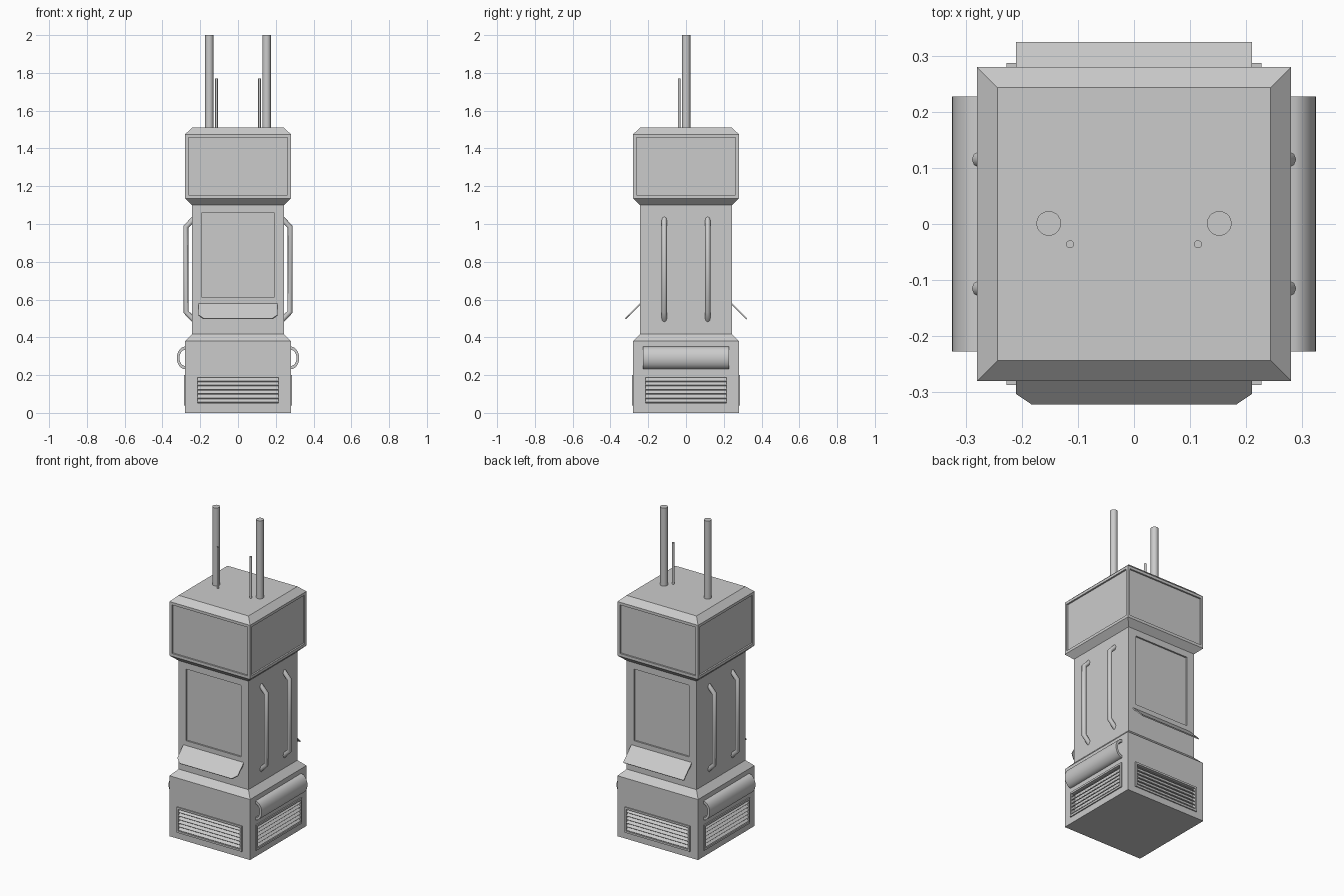
import bpy, bmesh, math
from mathutils import Matrix, Vector

if "Cube" in bpy.data.objects:
    bpy.data.objects.remove(bpy.data.objects["Cube"])


def finish(bm, name, smooth=False):
    bmesh.ops.recalc_face_normals(bm, faces=bm.faces)
    me = bpy.data.meshes.new(name)
    bm.to_mesh(me)
    bm.free()
    ob = bpy.data.objects.new(name, me)
    bpy.context.collection.objects.link(ob)
    if smooth:
        bpy.ops.object.select_all(action='DESELECT')
        ob.select_set(True)
        bpy.context.view_layer.objects.active = ob
        bpy.ops.object.shade_smooth_by_angle(angle=math.radians(40))
    return ob


def add_box(bm, lo, hi, mat=Matrix.Identity(4)):
    lo, hi = Vector(lo), Vector(hi)
    m = mat @ Matrix.Translation((lo + hi) / 2) @ Matrix.Diagonal((*(hi - lo), 1))
    bmesh.ops.create_cube(bm, size=1, matrix=m)


def add_prism(bm, pts, offset):
    # polygon swept straight along an offset
    a = [bm.verts.new(p) for p in pts]
    b = [bm.verts.new(Vector(p) + Vector(offset)) for p in pts]
    bm.faces.new(a)
    bm.faces.new(b[::-1])
    n = len(a)
    for i in range(n):
        bm.faces.new((a[i], b[i], b[(i + 1) % n], a[(i + 1) % n]))


def turn(k):
    return Matrix.Rotation(k * math.pi / 2, 4, 'Z')


# body: square profile stepped from base through shaft to head
bm = bmesh.new()
rings = []
for h, z in [(.28, 0), (.28, .38), (.243, .418), (.243, 1.10),
             (.28, 1.135), (.28, 1.475), (.243, 1.51)]:
    rings.append([bm.verts.new((x * h, y * h, z))
                  for x, y in [(-1, -1), (1, -1), (1, 1), (-1, 1)]])
bm.faces.new(rings[0][::-1])
bm.faces.new(rings[-1])
for a, b in zip(rings, rings[1:]):
    for i in range(4):
        bm.faces.new((a[i], a[(i + 1) % 4], b[(i + 1) % 4], b[i]))
body = finish(bm, "body")

# recesses: head screens, vent openings, shaft panels
bm = bmesh.new()
for k in range(4):
    add_box(bm, (-.263, -.35, 1.153), (.263, -.27, 1.458), turn(k))
    add_box(bm, (-.215, -.35, .052), (.215, -.26, .188), turn(k))
    if k % 2 == 0:
        add_box(bm, (-.19, -.35, .61), (.19, -.233, 1.06), turn(k))
cutter = finish(bm, "recess_cutter")
cutter.hide_render = True
mod = body.modifiers.new("recesses", 'BOOLEAN')
mod.operation = 'DIFFERENCE'
mod.solver = 'EXACT'
mod.object = cutter
bpy.context.view_layer.objects.active = body
bpy.ops.object.modifier_apply(modifier=mod.name)
bpy.data.objects.remove(cutter)

# vents: raised frame and tilted slats on each side of the base
for k in range(4):
    bm = bmesh.new()
    for s in (-1, 1):
        x = sorted((s * .215, s * .227))
        add_box(bm, (x[0], -.287, .04), (x[1], -.275, .20), turn(k))
    for z in (.04, .188):
        add_box(bm, (-.215, -.287, z), (.215, -.275, z + .012), turn(k))
    finish(bm, f"vent_frame_{k}")
    bm = bmesh.new()
    for i in range(6):
        m = (turn(k) @ Matrix.Translation((0, -.275, .064 + i * .0225))
             @ Matrix.Rotation(math.radians(45), 4, 'X'))
        add_box(bm, (-.215, -.012, -.0025), (.215, .012, .0025), m)
    finish(bm, f"vent_slats_{k}")

# sloping flaps: clipped corners in front, plain at the back
thick = .005
front = [(-.21, -.235, .588), (.21, -.235, .588), (.21, -.303, .52),
         (.182, -.322, .501), (-.182, -.322, .501), (-.21, -.303, .52)]
back = [(-.21, .235, .588), (.21, .235, .588), (.21, .324, .499), (-.21, .324, .499)]
for name, pts, s in [("front_flap", front, -1), ("back_flap", back, 1)]:
    bm = bmesh.new()
    add_prism(bm, pts, (0, -s * thick, -thick))
    finish(bm, name)

for s, side in [(-1, "left"), (1, "right")]:
    # curved open guard on the side of the base
    bm = bmesh.new()
    arc = [math.radians(-90 + 180 * i / 16) for i in range(17)]
    pts = [(s * (.279 + .045 * math.cos(a)), -.227, .291 + .06 * math.sin(a)) for a in arc]
    pts += [(s * (.279 + .031 * math.cos(a)), -.227, .291 + .043 * math.sin(a))
            for a in reversed(arc)]
    add_prism(bm, pts, (0, .454, 0))
    finish(bm, f"{side}_guard", True)

    # pair of bent rails on the shaft
    for y in (-.115, .115):
        cu = bpy.data.curves.new(f"{side}_rail", 'CURVE')
        cu.dimensions = '3D'
        cu.bevel_depth = .014
        cu.bevel_resolution = 2
        cu.use_fill_caps = True
        sp = cu.splines.new('POLY')
        path = [(.232, 1.03), (.276, .985), (.276, .535), (.232, .49)]
        sp.points.add(len(path) - 1)
        for p, (x, z) in zip(sp.points, path):
            p.co = (s * x, y, z, 1)
        bpy.context.collection.objects.link(bpy.data.objects.new(cu.name, cu))

    # thick and thin antennas
    for name, x, y, r, top in [("tall_antenna", .152, .001, .022, 2.0),
                               ("thin_antenna", .114, -.036, .007, 1.77)]:
        bm = bmesh.new()
        m = Matrix.Translation((s * x, y, (1.50 + top) / 2))
        bmesh.ops.create_cone(bm, cap_ends=True, segments=20, radius1=r, radius2=r,
                              depth=top - 1.50, matrix=m)
        finish(bm, f"{side}_{name}", True)
